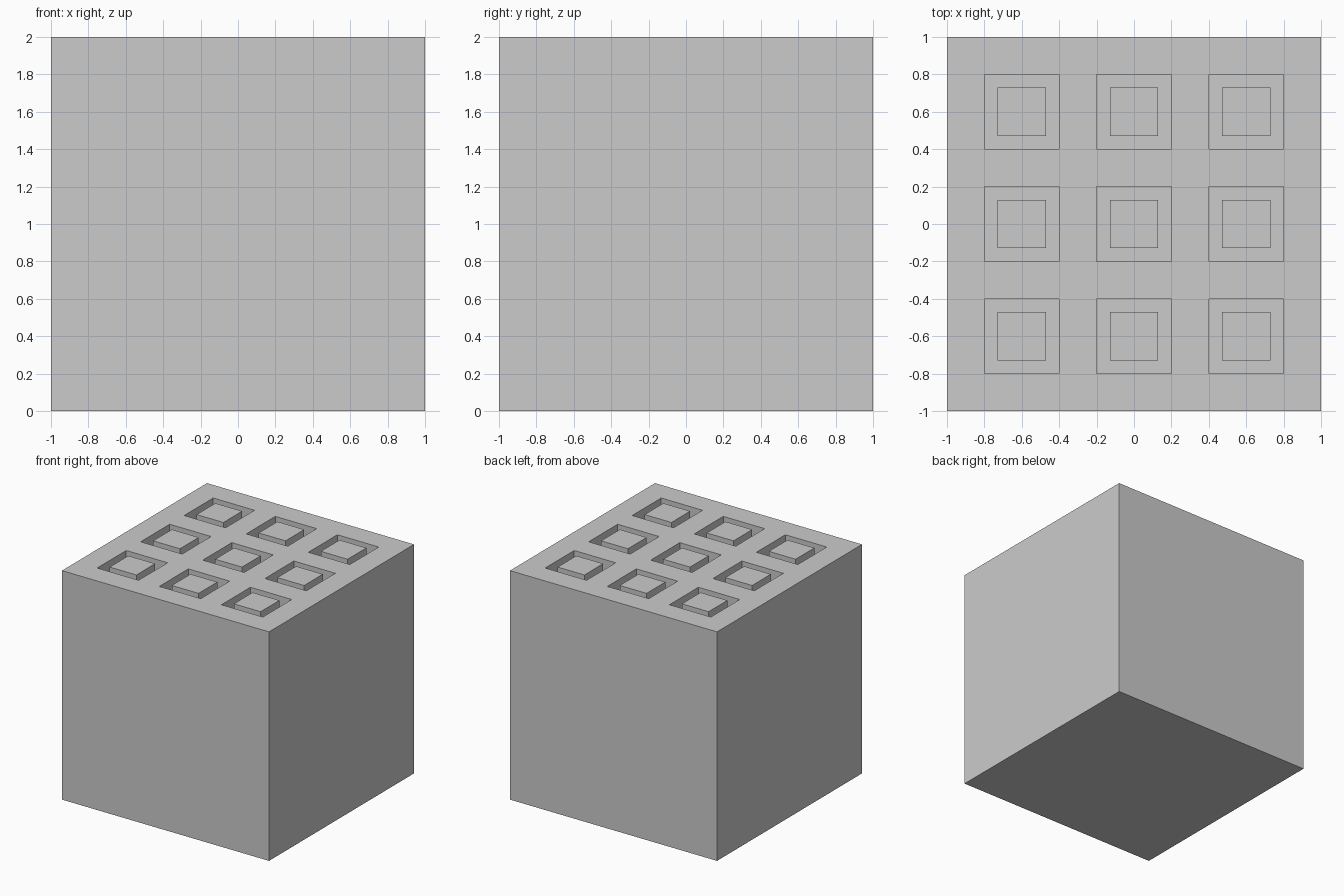
import bpy, bmesh
from mathutils import Vector

if "Cube" in bpy.data.objects:
    bpy.data.objects.remove(bpy.data.objects["Cube"])

PITCH, POCKET, POST, DEPTH = 0.6, 0.4, 0.2, 0.1

bm = bmesh.new()
bmesh.ops.create_cube(bm, size=2.0)
bmesh.ops.translate(bm, verts=bm.verts, vec=(0, 0, 1))

# Slice the block's top face along the pocket edges
cuts = [c * PITCH + s * POCKET / 2 for c in (-1, 0, 1) for s in (-1, 1)]
for axis in ((1, 0, 0), (0, 1, 0)):
    for c in cuts:
        top = [f for f in bm.faces if f.normal.z > 0.9]
        geom = top + list({e for f in top for e in f.edges}) + list({v for f in top for v in f.verts})
        bmesh.ops.bisect_plane(bm, geom=geom, plane_co=Vector(axis) * c, plane_no=axis)

# Sink each pocket and raise a square post back up to the rim
centres = [i * PITCH for i in (-1, 0, 1)]
pockets = [f for f in bm.faces if f.normal.z > 0.9
           and any(abs(f.calc_center_median().x - c) < 0.01 for c in centres)
           and any(abs(f.calc_center_median().y - c) < 0.01 for c in centres)]


def extrude(faces, dz):
    out = bmesh.ops.extrude_discrete_faces(bm, faces=faces)["faces"]
    bmesh.ops.translate(bm, verts=list({v for f in out for v in f.verts}), vec=(0, 0, dz))
    return out


floors = extrude(pockets, -DEPTH)
bmesh.ops.inset_individual(bm, faces=floors, thickness=(POCKET - POST) / 2)
extrude(floors, DEPTH)
bmesh.ops.recalc_face_normals(bm, faces=bm.faces)

mesh = bpy.data.meshes.new("pocketed_block")
bm.to_mesh(mesh)
bm.free()
bpy.context.collection.objects.link(bpy.data.objects.new("pocketed_block", mesh))
